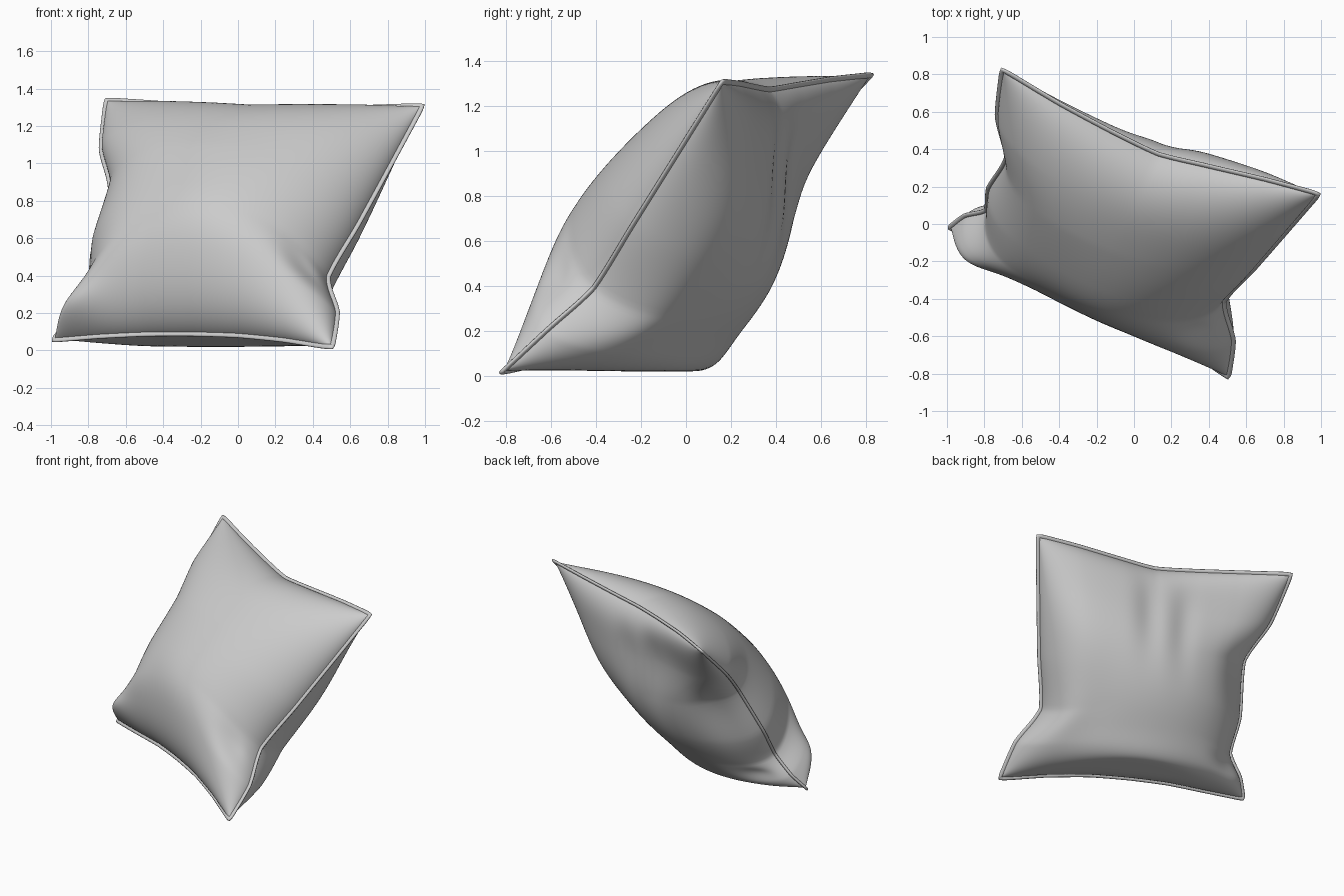
import bpy, math
from mathutils import Vector as V

if "Cube" in bpy.data.objects:
    bpy.data.objects.remove(bpy.data.objects["Cube"])

# Seam control points, each edge runs corner to corner (u: left-right, v: bottom-top)
BL, BR = V((-.98, -.02, .06)), V((.5, -.815, .018))
TL, TR = V((-.70, .82, 1.335)), V((.98, .16, 1.305))
bottom = [BL, (-.74, -.13, .08), (-.49, -.23, .092), (-.25, -.345, .093), (0, -.48, .085), (.25, -.64, .06), BR]
top = [TL, (-.4, .64, 1.315), (-.12, .49, 1.29), (.13, .37, 1.27), (.4, .305, 1.28), (.7, .235, 1.295), TR]
left = [BL, (-.9, .04, .16), (-.785, .07, .3), (-.77, .19, .52), (-.675, .35, .86), (-.725, .57, 1.08), TL]
right = [BR, (.525, -.62, .2), (.475, -.41, .39), (.64, -.23, .68), (.815, -.03, 1.0), TR]
NORMAL = (TR - BL).cross(TL - BR).normalized()
FLOOR = .018
N = 100


def spline(pts, t):
    """Curve through pts, t in -1..1; half Catmull-Rom, half straight, so kinks stay crisp"""
    p = [V(q) for q in pts]
    p = [2 * p[0] - p[1]] + p + [2 * p[-1] - p[-2]]
    s = (t + 1) / 2 * (len(pts) - 1)
    i = min(int(s), len(pts) - 2)
    f = s - i
    a, b, c, d = p[i:i + 4]
    smooth = .5 * (2 * b + (c - a) * f + (2 * a - 5 * b + 4 * c - d) * f * f + (3 * b - a - 3 * c + d) * f ** 3)
    return smooth.lerp(b.lerp(c, f), .5)


def ground(p):
    d = p.z - FLOOR
    p.z = FLOOR + .5 * (d + math.sqrt(d * d + .0001))
    return p


def base(u, v):
    """Surface spanned by the four seam edges; edge bends fade inward"""
    a, b = (u + 1) / 2, (v + 1) / 2
    p = BL * (1 - a) * (1 - b) + BR * a * (1 - b) + TL * (1 - a) * b + TR * a * b
    for pts, t, w in ((bottom, u, 1 - b), (top, u, b), (left, v, 1 - a), (right, v, a)):
        chord = V(pts[0]).lerp(V(pts[-1]), (t + 1) / 2)
        p = p + (spline(pts, t) - chord) * w ** 3
    return p


def bump(u, v, cu, cv, ru, rv):
    return math.exp(-((u - cu) / ru) ** 2 - ((v - cv) / rv) ** 2)


def front_height(u, v):
    # full lower part and lower left corner, pinch beside the right kink
    return (.43 - .09 * bump(u, v, .9, -.38, .14, .14) + .65 * bump(u, v, -1, -1, .28, .3)
            + .09 * bump(u, v, -.85, -.5, .4, .45) + .05 * bump(u, v, .2, -.35, .7, .4)
            - .02 * bump(u, v, .1, .5, .6, .35))


def back_height(u, v):
    # full along the floor and right side, slack and folded under the top edge
    return (.42 + .13 * bump(u, v, 0, -.85, .9, .3) + .08 * bump(u, v, .9, -.3, .25, .4)
            + .05 * bump(u, v, .8, .4, .3, .4)
            - .17 * bump(u, v, -.45, .8, .5, .4) - .05 * bump(u, v, .4, .8, .5, .3)
            - .04 * bump(u, v, .08, .7, .12, .35) - .03 * bump(u, v, -.25, .6, .12, .35)
            - .08 * bump(u, v, -.9, .25, .16, .25) - .1 * bump(u, v, -.9, -.55, .16, .14))


def skin(name, rows, closed=False):
    """Smooth mesh over a grid of points"""
    n, m = len(rows), len(rows[0])
    faces = [(i * m + j, i * m + (j + 1) % m, (i + 1) % n * m + (j + 1) % m, (i + 1) % n * m + j)
             for i in range(n if closed else n - 1) for j in range(m if closed else m - 1)]
    me = bpy.data.meshes.new(name)
    me.from_pydata([p for r in rows for p in r], [], faces)
    me.polygons.foreach_set("use_smooth", [True] * len(faces))
    ob = bpy.data.objects.new(name, me)
    bpy.context.collection.objects.link(ob)
    return ob


# Two inflated cloth panels, finer toward the seam
ticks = [math.sin(math.pi / 2 * (2 * i / N - 1)) for i in range(N + 1)]
for name, side, height in (("front_panel", 1, front_height), ("back_panel", -1, back_height)):
    rows = []
    for v in ticks:
        row = []
        for u in ticks[::side]:
            f = max(0, (1 - u * u) * (1 - v * v)) ** .55
            row.append(ground(base(u, v) + NORMAL * side * height(u, v) * f))
        rows.append(row)
    skin(name, rows)

# Flat welt running round the seam
ts = [2 * i / N - 1 for i in range(N)]
loop = ([base(t, -1) for t in ts] + [base(1, t) for t in ts]
        + [base(-t, 1) for t in ts] + [base(-1, -t) for t in ts])
loop = [ground(p) for p in loop]
rings = []
for i, p in enumerate(loop):
    tangent = (loop[(i + 3) % len(loop)] - loop[i - 3]).normalized()
    out = tangent.cross(NORMAL).normalized()
    up = out.cross(tangent).normalized()
    ring = []
    for k in range(10):
        a = k * math.tau / 10
        q = p + out * (.005 + .016 * math.cos(a)) + up * .01 * math.sin(a)
        q.z = max(q.z, 0)
        ring.append(q)
    rings.append(ring)
skin("seam_welt", [r[::-1] for r in rings], closed=True)
